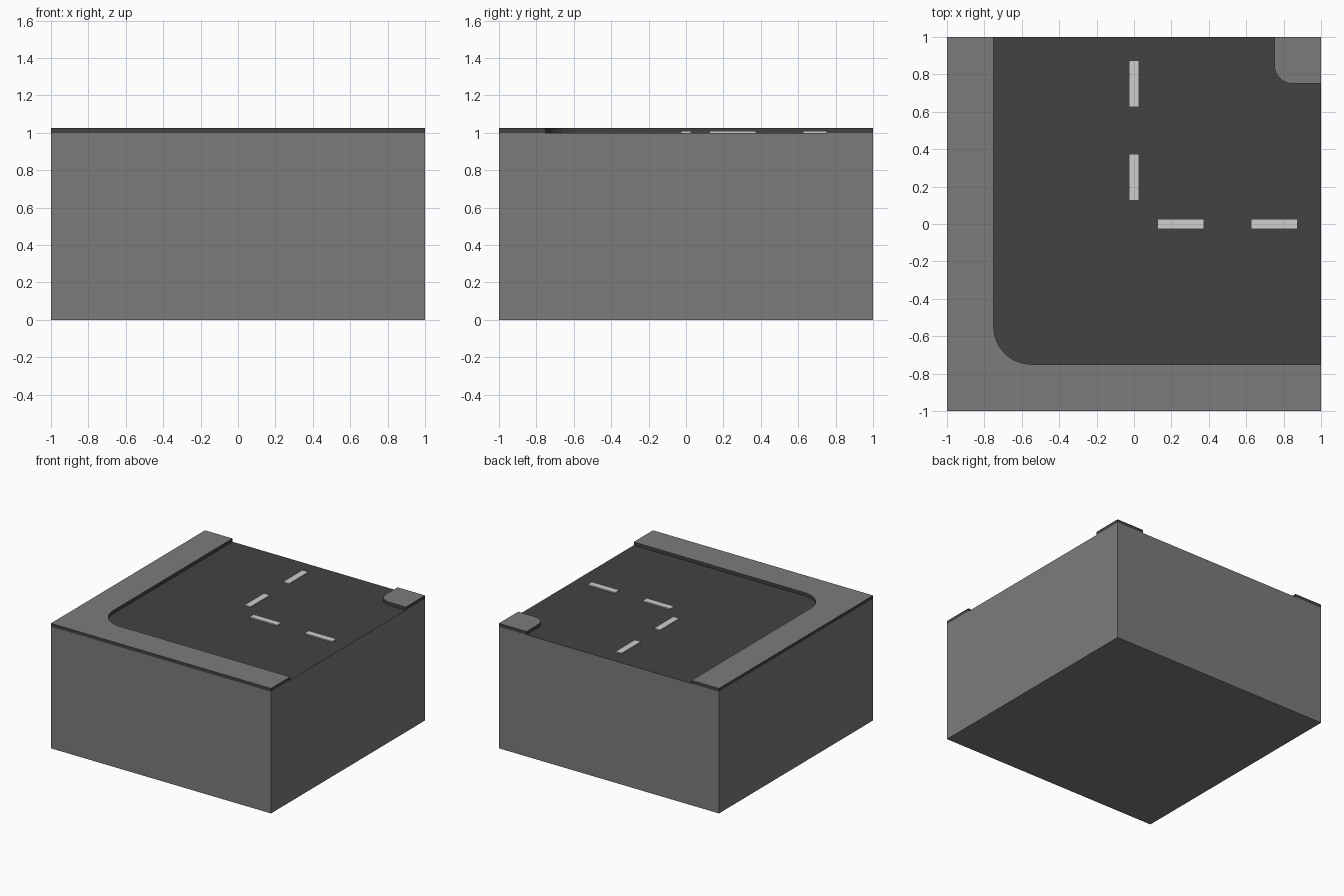
import bpy, bmesh, math

if "Cube" in bpy.data.objects:
    bpy.data.objects.remove(bpy.data.objects["Cube"])


def material(name, v):
    m = bpy.data.materials.new(name)
    m.diffuse_color = (v, v, v, 1)
    m.use_nodes = True
    m.node_tree.nodes["Principled BSDF"].inputs["Base Color"].default_value = m.diffuse_color
    return m


CONCRETE = material("concrete_grey", 0.2)
ASPHALT = material("asphalt_dark", 0.055)
PAINT = material("road_paint", 0.62)

TOP = 1.0       # road level
CURB = 0.027    # pavement height above road


def arc(cx, cy, r, a0, a1, n=8):
    """Points along an arc, angles in degrees."""
    angles = [math.radians(a0 + (a1 - a0) * i / n) for i in range(n + 1)]
    return [(cx + r * math.cos(a), cy + r * math.sin(a)) for a in angles]


def prism(name, outline, z0, z1, mats, rule=lambda n: 0):
    """Extrude a counter-clockwise outline; rule picks a material by face normal."""
    bm = bmesh.new()
    base = bm.faces.new([bm.verts.new((x, y, z0)) for x, y in outline])
    ext = bmesh.ops.extrude_face_region(bm, geom=[base], use_keep_orig=True)
    verts = [g for g in ext["geom"] if isinstance(g, bmesh.types.BMVert)]
    bmesh.ops.translate(bm, verts=verts, vec=(0, 0, z1 - z0))
    bmesh.ops.recalc_face_normals(bm, faces=bm.faces)
    for f in bm.faces:
        f.material_index = rule(f.normal)
    mesh = bpy.data.meshes.new(name)
    bm.to_mesh(mesh)
    bm.free()
    for m in mats:
        mesh.materials.append(m)
    ob = bpy.data.objects.new(name, mesh)
    bpy.context.collection.objects.link(ob)
    return ob


def rect(x0, y0, x1, y1):
    return [(x0, y0), (x1, y0), (x1, y1), (x0, y1)]


def top_is_first(n):
    return 0 if n.z > 0.5 else 1


# Ground block: dark road on top, grey sides and bottom
prism("ground_block", rect(-1, -1, 1, 1), 0, TOP, [ASPHALT, CONCRETE], top_is_first)

# L-shaped pavement along the outside of the bend, with rounded inner corner
outer = [(-1, 1), (-1, -1), (1, -1), (1, -0.75)]
outer += arc(-0.55, -0.55, 0.2, 270, 180) + [(-0.75, 1)]
prism("outer_pavement", outer, TOP, TOP + CURB, [CONCRETE, ASPHALT], top_is_first)

# Small pavement corner on the inside of the bend
inner = [(1, 0.75), (1, 1), (0.75, 1)] + arc(0.85, 0.85, 0.1, 180, 270)
prism("inner_pavement", inner, TOP, TOP + CURB, [CONCRETE, ASPHALT], top_is_first)

# Dashed centre line, two dashes along each arm
W = 0.027
for i, c in enumerate((0.25, 0.75)):
    a, b = c - 0.125, c + 0.125
    prism(f"lane_dash_x_{i + 1}", rect(a, -W, b, W), TOP, TOP + 0.009, [PAINT])
    prism(f"lane_dash_y_{i + 1}", rect(-W, a, W, b), TOP, TOP + 0.009, [PAINT])
